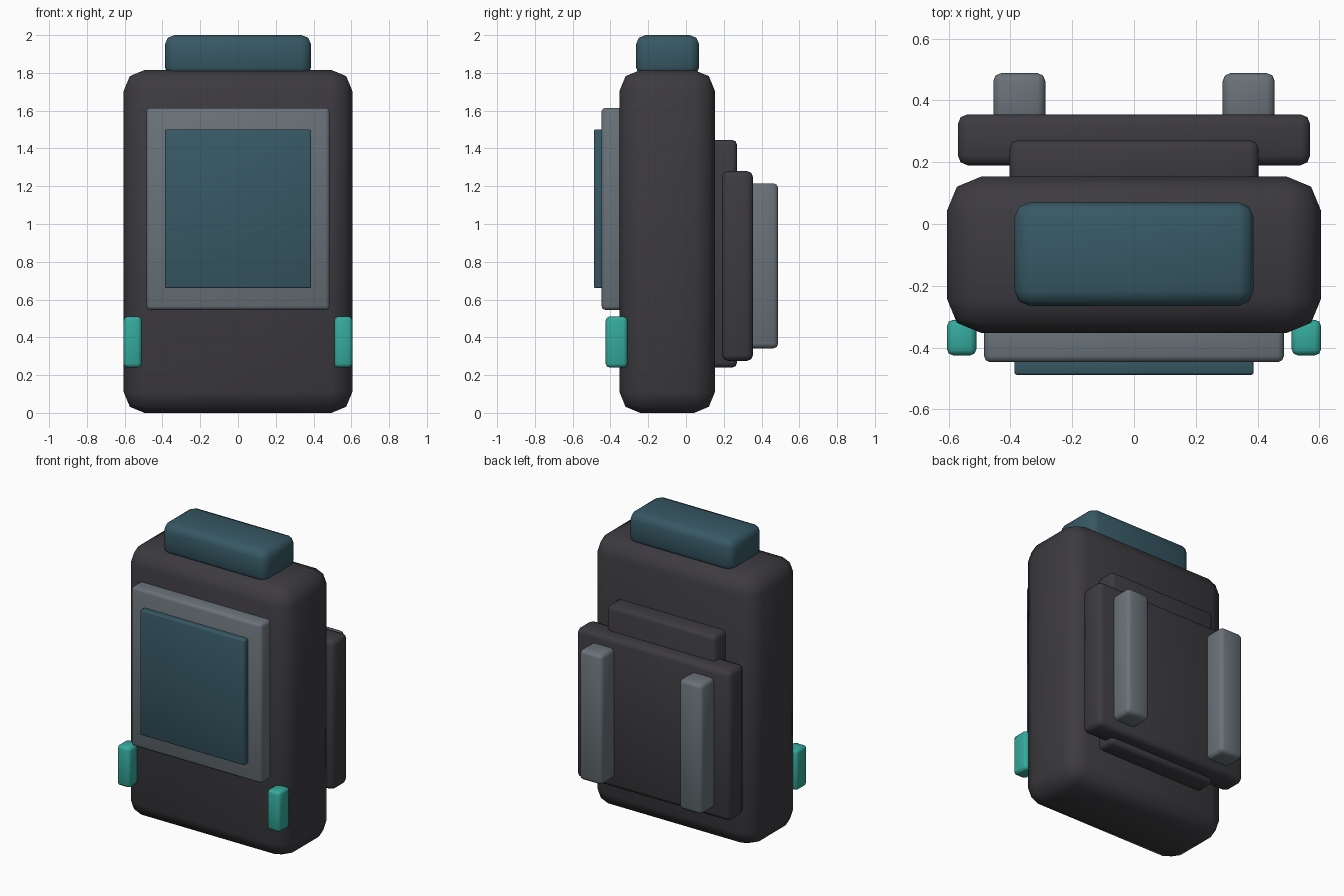
import bpy, bmesh, math

if "Cube" in bpy.data.objects:
    bpy.data.objects.remove(bpy.data.objects["Cube"])


def material(name, rgb):
    m = bpy.data.materials.new(name)
    m.diffuse_color = (*rgb, 1)
    m.use_nodes = True
    m.node_tree.nodes["Principled BSDF"].inputs["Base Color"].default_value = m.diffuse_color
    return m


charcoal = material("charcoal", (0.046, 0.043, 0.050))
grey = material("grey", (0.143, 0.170, 0.190))
slate_blue = material("slate_blue", (0.038, 0.098, 0.128))
teal = material("teal", (0.035, 0.400, 0.335))


def box(name, x, y, z, bevel, mat):
    """Rounded box spanning the given x, y and z ranges."""
    bm = bmesh.new()
    bmesh.ops.create_cube(bm, size=1)
    for v in bm.verts:
        v.co = [(r[0] + r[1]) / 2 + c * (r[1] - r[0]) for c, r in zip(v.co, (x, y, z))]
    bmesh.ops.bevel(bm, geom=bm.edges[:], offset=bevel, segments=2,
                    profile=0.5, affect='EDGES')
    me = bpy.data.meshes.new(name)
    bm.to_mesh(me)
    bm.free()
    me.materials.append(mat)
    ob = bpy.data.objects.new(name, me)
    bpy.context.collection.objects.link(ob)
    bpy.ops.object.select_all(action='DESELECT')
    ob.select_set(True)
    bpy.context.view_layer.objects.active = ob
    bpy.ops.object.shade_smooth_by_angle(angle=math.radians(50))
    return ob


# Main body and top cap
box("body", (-0.605, 0.605), (-0.352, 0.153), (0, 1.815), 0.11, charcoal)
box("top_cap", (-0.387, 0.387), (-0.265, 0.07), (1.78, 2.0), 0.05, slate_blue)

# Front frame and screen
box("screen_frame", (-0.485, 0.485), (-0.447, -0.30), (0.545, 1.615), 0.02, grey)
box("screen", (-0.387, 0.387), (-0.488, -0.42), (0.66, 1.5), 0.008, slate_blue)

# Back plates
box("back_spacer", (-0.402, 0.402), (0.10, 0.27), (0.24, 1.445), 0.025, charcoal)
box("back_plate", (-0.57, 0.57), (0.19, 0.355), (0.275, 1.28), 0.032, charcoal)

# Paired front clips and back rails
for side, s in (("left", -1), ("right", 1)):
    box(f"front_clip_{side}", sorted((s * 0.51, s * 0.605)), (-0.425, -0.31),
        (0.24, 0.51), 0.02, teal)
    box(f"back_rail_{side}", sorted((s * 0.287, s * 0.455)), (0.31, 0.488),
        (0.342, 1.215), 0.025, grey)
